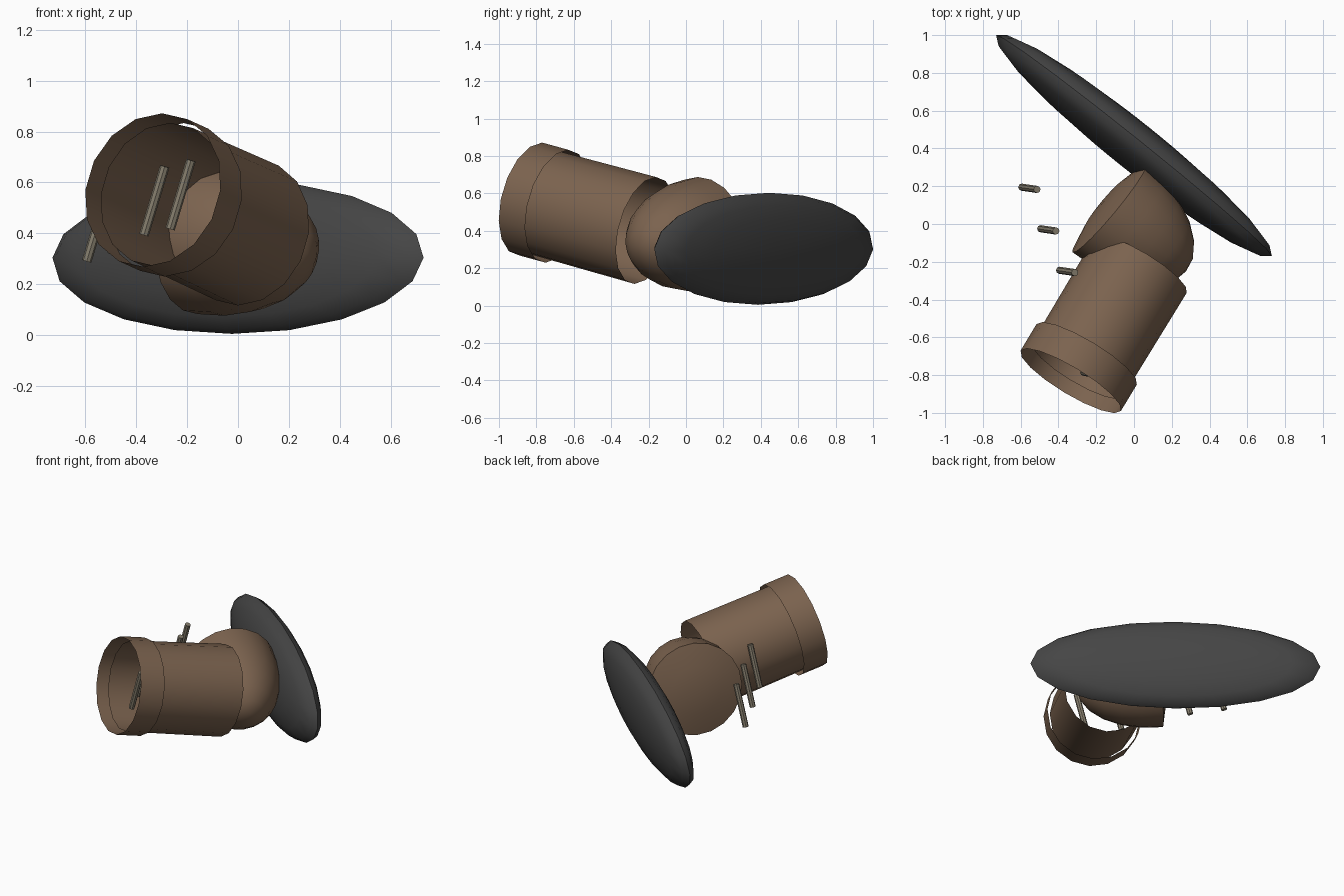
import bpy, bmesh
from math import cos, sin, pi, sqrt
from mathutils import Vector, Matrix

if "Cube" in bpy.data.objects:
    bpy.data.objects.remove(bpy.data.objects["Cube"])


def material(name, rgb):
    m = bpy.data.materials.new(name)
    m.diffuse_color = (*rgb, 1)
    m.use_nodes = True
    m.node_tree.nodes["Principled BSDF"].inputs["Base Color"].default_value = m.diffuse_color
    return m


BROWN = material("brown", (0.20, 0.125, 0.078))
DARK = material("charcoal", (0.06, 0.06, 0.06))
TAN = material("tan", (0.24, 0.21, 0.155))


def frame(centre, axis, up=(0, 0, 1)):
    """Matrix with local z on the axis, local y as near to up as possible."""
    z = Vector(axis).normalized()
    x = Vector(up).cross(z).normalized()
    y = z.cross(x)
    m = Matrix((x, y, z)).transposed().to_4x4()
    m.translation = centre
    return m


def lathe(name, profile, sides, mat, world, cap=False, squash=1.0):
    """Revolve (radius, height) points about local z; squash scales local y."""
    bm = bmesh.new()
    loops = []
    for r, h in profile:
        if r == 0:
            loops.append([bm.verts.new((0, 0, h))] * sides)
        else:
            loops.append([bm.verts.new((r * cos(2 * pi * i / sides),
                                        squash * r * sin(2 * pi * i / sides), h))
                          for i in range(sides)])
    for a, b in zip(loops, loops[1:]):
        for i in range(sides):
            j = (i + 1) % sides
            quad = list(dict.fromkeys((a[i], a[j], b[j], b[i])))
            bm.faces.new(quad)
    if cap:
        bm.faces.new(loops[0][::-1])
        bm.faces.new(loops[-1])
    bmesh.ops.recalc_face_normals(bm, faces=bm.faces)
    me = bpy.data.meshes.new(name)
    bm.to_mesh(me)
    bm.free()
    me.materials.append(mat)
    ob = bpy.data.objects.new(name, me)
    bpy.context.collection.objects.link(ob)
    ob.matrix_world = world
    bpy.context.view_layer.objects.active = ob
    ob.select_set(True)
    bpy.ops.object.shade_smooth_by_angle(angle=0.7)
    ob.select_set(False)
    return ob


# long flattened dark ellipsoid at the back
N = 10
prof = [(0 if k in (0, N) else 0.935 * sin(pi * k / N), -0.12 * cos(pi * k / N))
        for k in range(N + 1)]
lathe("back_shield", prof, 20, DARK,
      frame((0, 0.415, 0.304), (0.625, 0.78, -0.13)), squash=0.302 / 0.935)

# half-ellipsoid joint with a slightly domed cap
prof = [(0, -0.045), (0.16, -0.035), (0.305, 0)]
prof += [(0.305 * cos(pi / 2 * k / 6), 0.53 * sin(pi / 2 * k / 6)) for k in range(1, 6)]
prof += [(0, 0.53)]
lathe("dome_joint", prof, 20, BROWN,
      frame((-0.13, 0.085, 0.385), (0.77, -0.64, -0.12)))

# open tube and the loose collar round its mouth
axis = Vector((0.517, 0.856, -0.235))
mouth = Vector((-0.335, -0.83, 0.57))
tube_frame = frame(mouth, axis)
lathe("collar", [(0.31, 0), (0.31, 0.168)], 16, BROWN, tube_frame)
lathe("tube", [(0.28, 0.07), (0.285, 0.735)], 16, BROWN, tube_frame, squash=1.03)

# slanted rods: three outside, two inside the tube
lean = Vector((0.082, -0.012, 0.27))
feet = [(-0.595, 0.195, 0.29), (-0.495, -0.025, 0.317), (-0.395, -0.245, 0.343),
        (-0.37, -0.565, 0.393), (-0.267, -0.785, 0.417)]
for i, foot in enumerate(feet):
    lathe("rod_%d" % (i + 1), [(0.019, 0), (0.019, lean.length)], 8, TAN,
          frame(foot, lean, (0, 1, 0)), cap=True)
